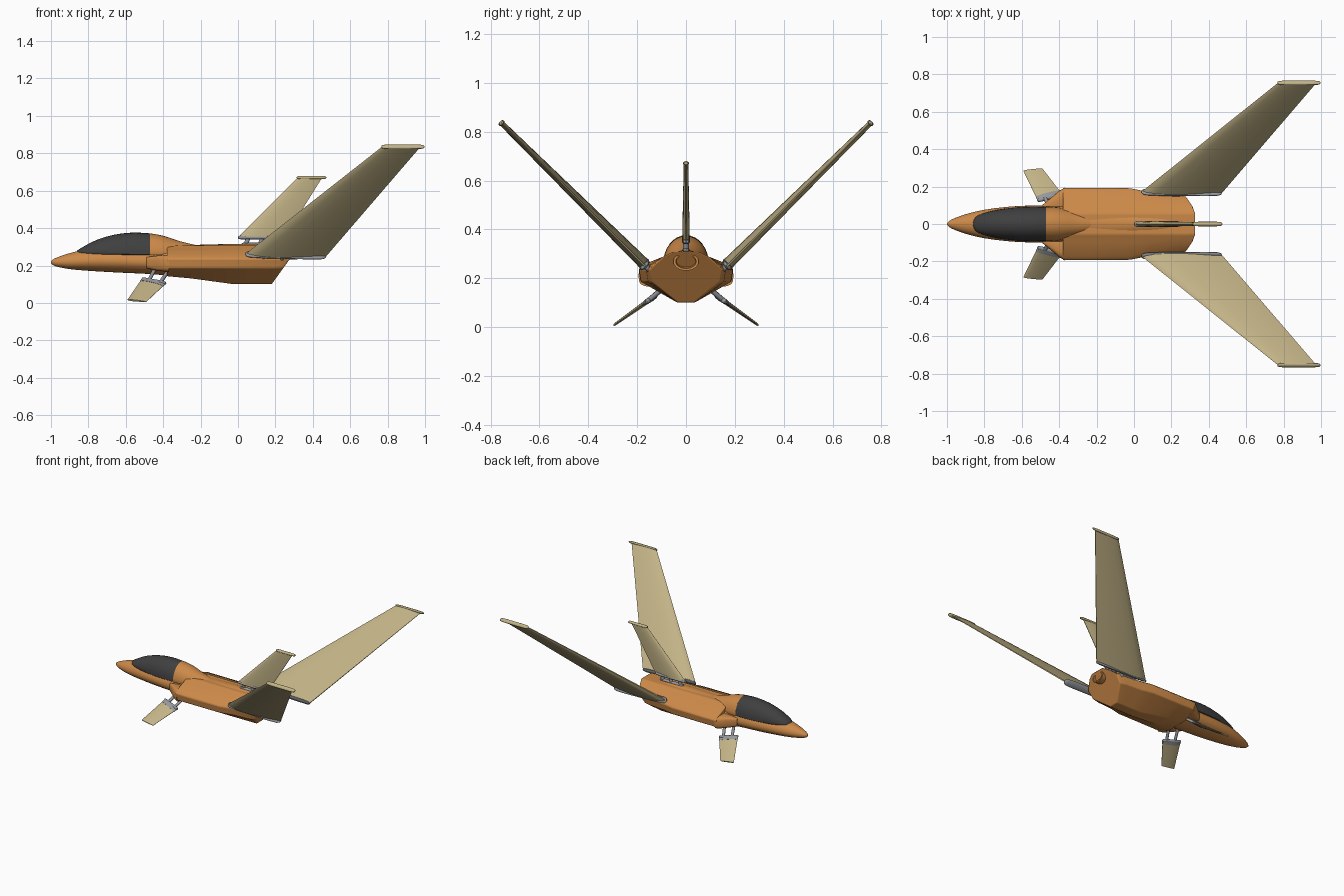
import bpy, bmesh, math
from mathutils import Vector as V

if "Cube" in bpy.data.objects:
    bpy.data.objects.remove(bpy.data.objects["Cube"])


def mat(name, c):
    m = bpy.data.materials.new(name)
    m.diffuse_color = (*c, 1)
    m.use_nodes = True
    m.node_tree.nodes["Principled BSDF"].inputs["Base Color"].default_value = m.diffuse_color
    return m


ORANGE = mat("orange", (0.60, 0.25, 0.065))
TAN = mat("tan", (0.54, 0.45, 0.24))
DARK = mat("dark_glass", (0.05, 0.05, 0.05))
STEEL = mat("steel", (0.30, 0.31, 0.33))


def loft(name, rings, m, angle=35, bevel=0):
    bm = bmesh.new()
    vs = [[bm.verts.new(p) for p in r] for r in rings]
    n = len(vs[0])
    for a, b in zip(vs, vs[1:]):
        for i in range(n):
            bm.faces.new((a[i], a[(i + 1) % n], b[(i + 1) % n], b[i]))
    bm.faces.new(vs[0])
    bm.faces.new(vs[-1])
    bmesh.ops.recalc_face_normals(bm, faces=bm.faces)
    me = bpy.data.meshes.new(name)
    bm.to_mesh(me)
    bm.free()
    ob = bpy.data.objects.new(name, me)
    bpy.context.collection.objects.link(ob)
    me.materials.append(m)
    if bevel:
        b = ob.modifiers.new("bevel", 'BEVEL')
        b.width, b.segments, b.limit_method = bevel, 3, 'ANGLE'
        b.angle_limit = math.radians(25)
    bpy.context.view_layer.objects.active = ob
    ob.select_set(True)
    bpy.ops.object.shade_smooth_by_angle(angle=math.radians(angle))
    ob.select_set(False)
    return ob


def smooth(st, k=5):
    # Catmull-Rom interpolation between profile stations
    out = []
    for i in range(len(st) - 1):
        p = [st[max(0, min(len(st) - 1, i + d))] for d in (-1, 0, 1, 2)]
        for j in range(k):
            t = j / k
            out.append([b + 0.5 * t * (c - a + t * (2*a - 5*b + 4*c - d + t * (3*(b - c) + d - a)))
                        for a, b, c, d in zip(*p)])
    return out + [st[-1]]


def oval(x, w, zb, zm, zt, n=32):
    pts = []
    for i in range(n):
        a = 2 * math.pi * i / n
        s = math.sin(a)
        pts.append((x, w * math.cos(a), zm + s * (zt - zm if s > 0 else zm - zb)))
    return pts


# Slim centre fuselage: x, half width, bottom, middle, top
loft("fuselage", [oval(*s) for s in smooth([
    (-1, .005, .212, .218, .224), (-.975, .024, .196, .218, .240), (-.9, .052, .181, .22, .266),
    (-.8, .076, .172, .225, .287), (-.65, .094, .163, .225, .296), (-.48, .10, .155, .22, .30),
    (-.3, .10, .142, .22, .308), (0, .085, .13, .22, .316), (.15, .062, .16, .25, .314),
    (.27, .048, .235, .268, .303)])], ORANGE)

# Canopy glass and the fairing behind it
loft("canopy", [oval(*s) for s in smooth([
    (-.862, .006, .268, .272, .277), (-.84, .042, .26, .268, .293), (-.76, .07, .25, .265, .335),
    (-.66, .086, .25, .262, .365), (-.56, .093, .25, .26, .376), (-.47, .092, .25, .26, .372)])], DARK)
loft("canopy_fairing", [oval(*s) for s in smooth([
    (-.47, .093, .24, .26, .372), (-.40, .088, .24, .26, .359), (-.31, .068, .24, .26, .330),
    (-.22, .045, .24, .26, .308)])], ORANGE)


# Angular wing box and belly with a raked tail
def box_ring(x, w, belly, bw, rake=0):
    half = [(.055, .308), (.095, .288), (w - .02, .256), (w, .235), (w - .008, .185), (bw, belly)]
    half = [(min(y, w), z) for y, z in half]
    ring = half + [(-y, z) for y, z in reversed(half)]
    return [(x + rake * (z - belly), y, z) for y, z in ring]


loft("wing_box", [box_ring(-.38, .194, .143, .08), box_ring(-.25, .194, .131, .055),
                  box_ring(-.02, .192, .10, .035), box_ring(.05, .172, .10, .035, .2),
                  box_ring(.14, .163, .10, .035, .6), box_ring(.18, .15, .10, .035, .72)],
     ORANGE, 25, .006)

# Slanted air intakes joining the box to the fuselage
for s, side in ((1, "left"), (-1, "right")):
    rings = []
    for x, yi, yo, zb, zt in ((-.49, .075, .102, .185, .245), (-.43, .07, .152, .172, .253),
                              (-.40, .07, .178, .168, .256), (-.37, .06, .194, .165, .257)):
        ym, zm = (yi + yo) / 2, (zb + zt) / 2
        r = []
        for i in range(24):
            a = i * math.pi / 12
            c, q = math.cos(a), math.sin(a)
            r.append((x, s * (ym + (yo - yi) / 2 * math.copysign(abs(c) ** .6, c)),
                      zm + (zt - zb) / 2 * math.copysign(abs(q) ** .6, q)))
        rings.append(r)
    loft("intake_" + side, rings, ORANGE)

# Exhaust nozzle with a hollow mouth
loft("nozzle", [oval(x, w, .268 - h, .268, .268 + h) for x, w, h in
                ((.25, .046, .032), (.265, .052, .037), (.317, .052, .037),
                 (.317, .042, .028), (.28, .036, .022))], ORANGE)


def section(le, te, span, thick, n=9):
    # Symmetric aerofoil ring between leading and trailing edge
    le, te = V(le), V(te)
    nor = (te - le).cross(V(span)).normalized()
    up = []
    for i in range(n):
        t = (1 - math.cos(math.pi * i / (n - 1))) / 2
        h = thick / 2 * (2.6 * math.sqrt(t) * (1 - t) + .16 * t)
        up.append((le.lerp(te, t), nor * h))
    return [p + o for p, o in up] + [p - o for p, o in reversed(up[1:])]


def strut(name, a, b, r, m=STEEL):
    a, b = V(a), V(b)
    d = (b - a).normalized()
    u = d.orthogonal().normalized()
    v = d.cross(u)
    loft(name, [[c + (u * math.cos(i * math.pi / 6) + v * math.sin(i * math.pi / 6)) * r
                 for i in range(12)] for c in (a, b)], m)


def bar(name, a, b, span, height, width, m):
    # Rounded cap running along a blade end
    a, b = V(a), V(b)
    up = V(span).normalized()
    nor = (b - a).cross(up).normalized()
    rings = []
    for t, k in ((0, .25), (.015, .65), (.06, .9), (.2, 1), (.8, 1), (.94, .9), (.985, .65), (1, .25)):
        rings.append([a.lerp(b, t) + up * math.cos(i * math.pi / 8) * height / 2 * k
                      + nor * math.sin(i * math.pi / 8) * width / 2 * k for i in range(16)])
    loft(name, rings, m)


def blade(name, rl, rt, tl, tt, t0, t1, legs, leg_r, cap=True):
    span = V((0, tl[1] - rl[1], tl[2] - rl[2])).normalized()
    loft(name, [section(rl, rt, span, t0), section(tl, tt, span, t1)], TAN)
    bar(name + "_root_cap", rl, rt, span, .022, t0 * 1.12, STEEL)
    if cap:
        bar(name + "_tip_cap", V(tl) - V((.004, 0, 0)), V(tt) + V((.022, 0, 0)), span, .018, t1 * 1.35, TAN)
    for i, (a, b) in enumerate(legs):
        strut(f"{name}_strut_{i + 1}", a, b, leg_r)


# Swept wings and front canards, one per side
for s, side in ((1, "left"), (-1, "right")):
    def P(x, y, z):
        return (x, s * y, z)
    blade("wing_" + side, P(.04, .172, .262), P(.47, .168, .25), P(.77, .755, .835), P(.975, .755, .835),
          .046, .021, [(P(x, .10, .19), P(x + .02, .172, .257)) for x in (.12, .22)], .013)
    # Mount plates under each wing root
    for z in (0, 1):
        bar(f"wing_mount_{side}_{z + 1}", P(.09 + .05 * z, .128 + .03 * z, .217 + .03 * z),
            P(.23 + .02 * z, .128 + .03 * z, .217 + .03 * z), P(0, .7, .7), .024, .022, STEEL)
    blade("canard_" + side, P(-.515, .125, .128), P(-.385, .16, .105), P(-.592, .285, .016), P(-.49, .297, .006),
          .02, .010, [(P(-.445, .07, .18), P(-.478, .145, .117)), (P(-.375, .08, .17), P(-.415, .155, .108))],
          .010, False)
    # Grey sleeve on the inner canard
    loft("canard_sleeve_" + side, [section(P(-.517, .125, .128), P(-.383, .16, .105), P(0, .16, -.11), .023),
                                   section(P(-.525, .145, .115), P(-.398, .18, .09), P(0, .16, -.11), .021)], STEEL)

# Tail fin on short struts
blade("tail_fin", (.0, 0, .35), (.25, 0, .35), (.318, 0, .67), (.45, 0, .67), .03, .018,
      [((x, 0, .29), (x + .02, 0, .35)) for x in (.035, .11, .18)], .012)
bar("tail_fin_mount", (.02, 0, .315), (.21, 0, .315), (0, 0, 1), .018, .03, STEEL)
